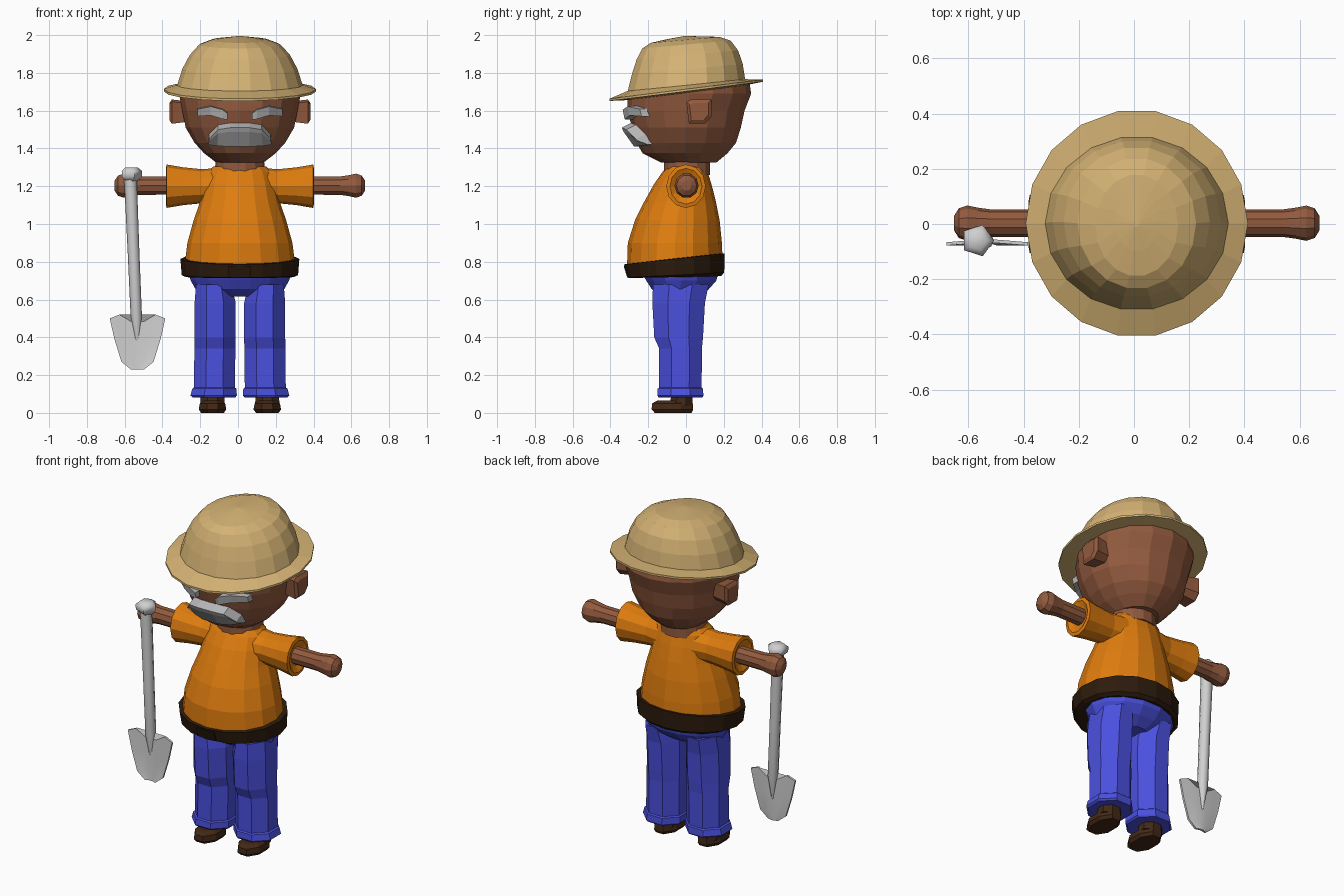
import bpy, bmesh, math
from mathutils import Vector

if "Cube" in bpy.data.objects:
    bpy.data.objects.remove(bpy.data.objects["Cube"])

CX = 0.01  # body centre line


def srgb(r, g, b):
    f = lambda c: (c / 255 / 12.92) if c < 11 else ((c / 255 + 0.055) / 1.055) ** 2.4
    return (f(r), f(g), f(b), 1)


def material(name, *rgb):
    m = bpy.data.materials.new(name)
    m.diffuse_color = srgb(*rgb)
    m.use_nodes = True
    m.node_tree.nodes["Principled BSDF"].inputs["Base Color"].default_value = m.diffuse_color
    return m


STRAW = material("straw", 212, 178, 116)
SKIN = material("skin", 146, 90, 62)
ORANGE = material("orange_cloth", 222, 124, 14)
BLUE = material("blue_denim", 74, 80, 222)
BELT = material("dark_leather", 44, 27, 12)
SHOE = material("shoe_brown", 66, 40, 22)
HAIR = material("grey_hair", 182, 182, 184)
STEEL = material("steel", 208, 208, 208)


def skin_rings(name, rings, mat, smooth=False):
    """Join equal-length point loops into a closed solid."""
    bm = bmesh.new()
    loops = [[bm.verts.new(p) for p in r] for r in rings]
    for a, b in zip(loops, loops[1:]):
        for i in range(len(a)):
            j = (i + 1) % len(a)
            bm.faces.new((a[i], a[j], b[j], b[i]))
    bm.faces.new(loops[0])
    bm.faces.new(loops[-1])
    bmesh.ops.recalc_face_normals(bm, faces=bm.faces)
    me = bpy.data.meshes.new(name)
    bm.to_mesh(me)
    bm.free()
    me.materials.append(mat)
    ob = bpy.data.objects.new(name, me)
    bpy.context.collection.objects.link(ob)
    if smooth:
        bpy.context.view_layer.objects.active = ob
        ob.select_set(True)
        bpy.ops.object.shade_smooth_by_angle(angle=math.radians(50))
        ob.select_set(False)
    return ob


def upright(name, rows, n, mat, half=False, smooth=False):
    """Rows of (z, x0, x1, y0, y1, tilt): ellipses stacked upwards."""
    rings = []
    off, k = (0.5, 1 / math.cos(math.pi / n)) if half else (0, 1)
    for z, x0, x1, y0, y1, *t in rows:
        tilt = t[0] if t else 0
        ring = []
        for i in range(n):
            a = math.tau * (i + off) / n
            y = (y0 + y1) / 2 + (y1 - y0) / 2 * k * math.sin(a)
            ring.append(((x0 + x1) / 2 + (x1 - x0) / 2 * k * math.cos(a), y, z + tilt * y))
        rings.append(ring)
    return skin_rings(name, rings, mat, smooth)


def sideways(name, rows, n, mat, s, cy=0.0, cz=1.2):
    """Rows of (distance, radius y, radius z): ellipses along x on side s."""
    return skin_rings(name, [[(CX + s * d, cy + ry * math.cos(math.tau * i / n),
                               cz + rz * math.sin(math.tau * i / n)) for i in range(n)]
                             for d, ry, rz in rows], mat)


def sym(z, rx, y0, y1, t=0):
    return (z, CX - rx, CX + rx, y0, y1, t)


# Hat: tilted dome and thin brim
T = 0.125
upright("hat_crown", [sym(1.725, .335, -.315, .32, T * .7), sym(1.82, .305, -.29, .305, T * .7),
                      sym(1.895, .265, -.265, .28, T * .7), sym(1.95, .215, -.235, .24, T * .7),
                      sym(1.975, .15, -.19, .18, T * .7), sym(1.985, .08, -.1, .12, T * .5),
                      sym(1.995, .01, -.01, .01)], 18, STRAW)
upright("hat_brim", [sym(1.695, .33, -.32, .32, T), sym(1.702, .403, -.41, .415, T),
                     sym(1.714, .403, -.41, .415, T), sym(1.735, .33, -.315, .32, T * .8)],
        18, STRAW)

# Head, neck and ears
upright("head", [sym(1.325, .125, -.13, .16), sym(1.375, .19, -.23, .22), sym(1.43, .24, -.262, .265),
                 sym(1.51, .287, -.285, .29), sym(1.6, .305, -.31, .31), sym(1.69, .322, -.31, .345),
                 sym(1.725, .315, -.3, .335, .1)], 16, SKIN)
upright("neck", [sym(1.26, .135, -.12, .13), sym(1.37, .125, -.12, .13)], 14, SKIN)
for s, side in ((-1, "left"), (1, "right")):
    skin_rings("ear_" + side, [[(CX + s * d, .068 + w * a, 1.595 + h * b)
                                for a, b in ((-1, .8), (-.6, 1), (1, 1), (1, -.4), (.5, -1), (-.8, -1))]
                               for d, w, h in ((.25, .05, .05), (.325, .06, .06), (.36, .066, .064),
                                               (.373, .05, .045))], SKIN)


def strip(name, stations, mat):
    """Box-section strip; stations of (x, y front, y back, z low, z high, lean)."""
    return skin_rings(name, [[(x, yf + lean, zl), (x, yf, zh), (x, yb, zh + .005), (x, yb + lean, zl)]
                             for x, yf, yb, zl, zh, lean in stations], mat)


# Eyebrows
for s, side in ((-1, "left"), (1, "right")):
    strip("eyebrow_" + side, [(CX + s * x, yf, yb, zl, zh, 0.01) for x, yf, yb, zl, zh in
                              ((.065, -.33, -.27, 1.553, 1.585), (.09, -.335, -.27, 1.555, 1.605),
                               (.155, -.31, -.24, 1.575, 1.622), (.225, -.245, -.18, 1.57, 1.608))], HAIR)
# Moustache: overhanging upper slope, then a lower slope back to the face
skin_rings("moustache", [[(CX + x, -.29 + b, zt), (CX + x, -.34 + b, zt - .025), (CX + x, -.33 + b, zm),
                          (CX + x * 1.04, -.275 + b, zb), (CX + x * 1.04, -.2 + b, zb + .005)]
                         for x, b, zt, zm, zb in
                         ((-.163, .075, 1.475, 1.44, 1.42), (-.115, .025, 1.525, 1.48, 1.413),
                          (-.05, 0, 1.535, 1.488, 1.41), (.05, 0, 1.535, 1.488, 1.41),
                          (.115, .025, 1.525, 1.48, 1.413), (.163, .075, 1.475, 1.44, 1.42))], HAIR)

# Shirt body, sleeves, arms and hands
upright("shirt", [sym(.78, .293, -.312, .195), sym(.9, .278, -.308, .19), sym(1.02, .245, -.27, .178),
                  sym(1.12, .21, -.22, .158), sym(1.21, .19, -.17, .135), sym(1.275, .17, -.125, .115),
                  sym(1.305, .14, -.1, .1)], 16, ORANGE)
for s, side in ((-1, "left"), (1, "right")):
    sideways("sleeve_" + side, [(.08, .11, .1), (.2, .09, .09), (.3, .097, .1), (.388, .105, .115),
                                (.392, .085, .095), (.375, .06, .06)], 12, ORANGE, s)
    sideways("arm_" + side, [(.3, .05, .05), (.53, .05, .051), (.575, .056, .058), (.615, .064, .067),
                             (.645, .054, .056), (.663, .025, .028)], 10, SKIN, s, .003, 1.203)

# Belt dips at the front; buckle plate sits on it
upright("belt", [sym(.72, .285, -.295, .185, .02), sym(.732, .308, -.312, .202, .05),
                 sym(.822, .315, -.328, .205, .11), sym(.824, .285, -.3, .185, .11)], 16, BELT)
skin_rings("buckle", [[(CX + x, y, z) for x, y, z in
                       ((-.06, d - .305, .722), (.06, d - .305, .722),
                        (.06, d - .322, .778), (-.06, d - .322, .778))] for d in (-.008, 0)], BELT)

# Trousers: hips and two legs with cuffs
upright("hips", [sym(.615, .13, -.12, .07), sym(.655, .235, -.185, .125), sym(.7, .26, -.215, .165),
                 sym(.76, .28, -.25, .182)], 14, BLUE)


def leg_row(s, z, inner, outer, y0, y1):
    a, b = CX + s * inner, CX + s * outer
    return (z, min(a, b), max(a, b), y0, y1)


for s, side in ((-1, "left"), (1, "right")):
    upright("leg_" + side, [leg_row(s, *r) for r in (
        (.082, .025, .25, -.145, .088), (.092, .016, .262, -.152, .092), (.128, .018, .252, -.15, .09),
        (.134, .026, .243, -.142, .083), (.34, .024, .241, -.142, .084), (.4, .022, .24, -.168, .09),
        (.58, .022, .24, -.178, .1), (.68, .045, .232, -.175, .12))], 8, BLUE, half=True)
    # Shoe: rounded toe at the front, ankle inside the cuff
    upright("shoe_" + side, [leg_row(s, *r) for r in (
        (0, .085, .205, -.165, .03), (.018, .072, .218, -.182, .038), (.05, .078, .212, -.18, .036),
        (.066, .1, .19, -.15, .03))], 8, SHOE, half=True)
    upright("ankle_" + side, [leg_row(s, .04, .08, .21, -.09, .035),
                              leg_row(s, .12, .085, .205, -.07, .035)], 8, SHOE, half=True)

# Shovel: pentagonal grip, leaning shaft
SY = -.06


def round_at(x, z, r):
    return (z, x - r, x + r, SY - r, SY + r)


upright("shovel_grip", [round_at(-.565, 1.225, .03), round_at(-.567, 1.25, .058),
                        round_at(-.567, 1.28, .06), round_at(-.567, 1.3, .035)], 5, STEEL, smooth=True)
upright("shovel_shaft", [round_at(-.535, .36, .006), round_at(-.538, .5, .03), round_at(-.553, .85, .031),
                         round_at(-.57, 1.25, .034)], 8, STEEL, smooth=True)

# Blade: rows of (z, half width), dished slightly, raised corners at the top
blade = []
for z, w, lift in ((.23, .035, 0), (.27, .085, 0), (.39, .122, 0), (.485, .147, .015)):
    cols = [(u * w, z + (lift if abs(u) == 1 else 2.4 * lift if abs(u) > .5 else 0),
             -.012 * abs(u)) for u in (-1, -.65, -.25, .25, .65, 1)]
    front = [(-.532 + x, SY - .006 + d, zz) for x, zz, d in cols]
    back = [(-.532 + x, SY + .006 + d, zz) for x, zz, d in reversed(cols)]
    blade.append(front + back)
skin_rings("shovel_blade", blade, STEEL, smooth=True)
